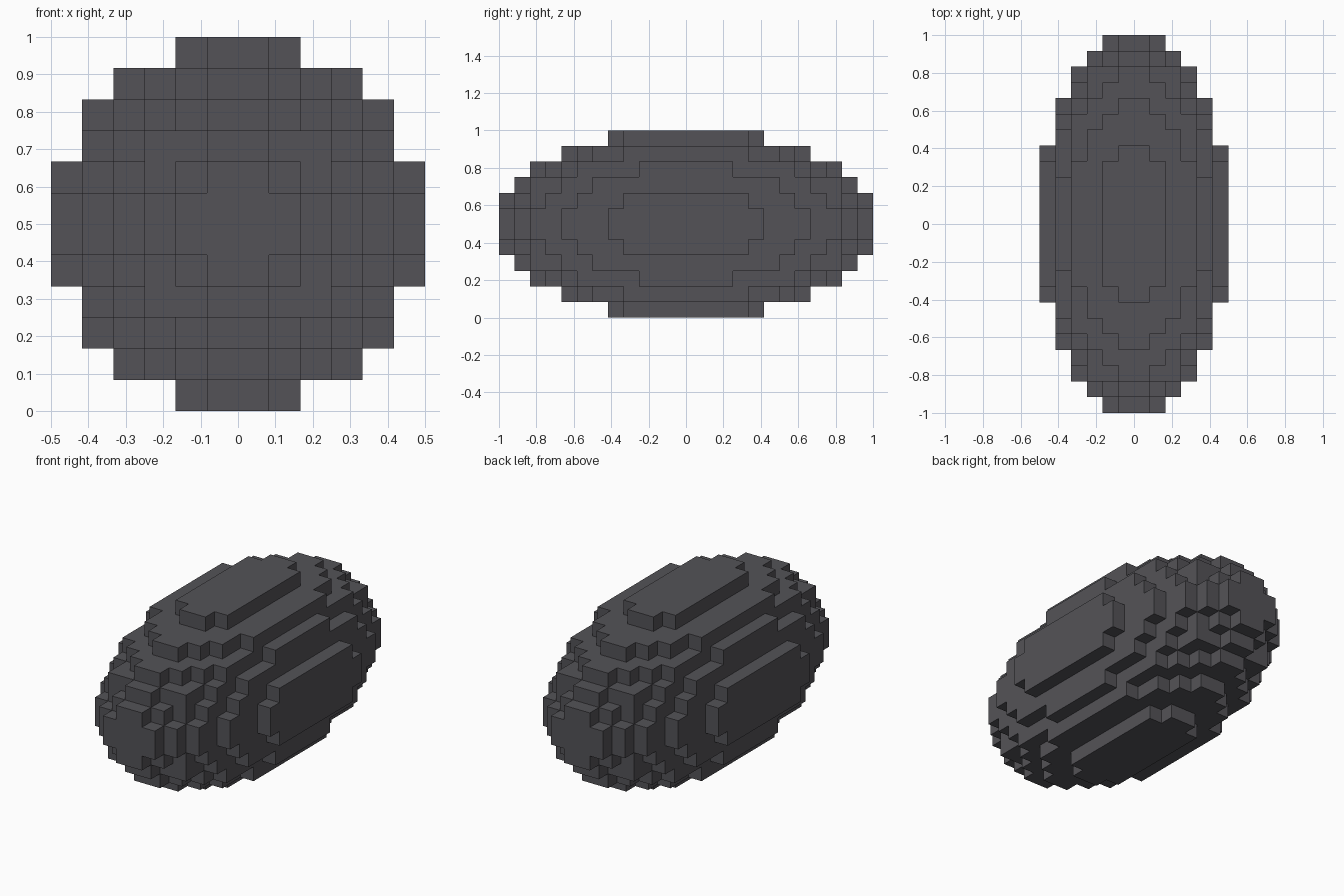
import bpy
import bmesh
from mathutils import Vector

cube = bpy.data.objects.get("Cube")
if cube:
    bpy.data.objects.remove(cube, do_unlink=True)

CELL = 1 / 12
RADII = Vector((6, 12, 6))  # half sizes counted in cells


def filled(cell):
    """True when the centre of a cell lies inside the ellipsoid."""
    p = [abs(c + 0.5) for c in cell]
    if p == [4.5, 3.5, 3.5]:  # shortened ledge on the side shoulders
        return False
    return sum((a / r) ** 2 for a, r in zip(p, RADII)) <= 1


def add_side(bm, cell, axis, sign):
    """Add one square on the side of a cell, wound to face outward."""
    normal, u, v = Vector((0, 0, 0)), Vector((0, 0, 0)), Vector((0, 0, 0))
    normal[axis] = sign
    u[(axis + 1) % 3] = 1
    v[(axis + 2) % 3] = sign
    centre = Vector(cell) + Vector((0.5, 0.5, 0.5)) + normal / 2
    corners = [(-1, -1), (1, -1), (1, 1), (-1, 1)]
    lift = Vector((0, 0, RADII.z))
    bm.faces.new([bm.verts.new((centre + (u * a + v * b) / 2 + lift) * CELL)
                  for a, b in corners])


# Stone colour
stone = bpy.data.materials.new("dark_grey_stone")
stone.use_nodes = True
colour = (0.088, 0.086, 0.096, 1)
stone.diffuse_color = colour
stone.node_tree.nodes["Principled BSDF"].inputs["Base Color"].default_value = colour

# Stepped boulder: outer skin of the filled cells
bm = bmesh.new()
for x in range(-6, 6):
    for y in range(-12, 12):
        for z in range(-6, 6):
            if not filled((x, y, z)):
                continue
            for axis in range(3):
                for sign in (-1, 1):
                    neighbour = [x, y, z]
                    neighbour[axis] += sign
                    if not filled(neighbour):
                        add_side(bm, (x, y, z), axis, sign)
bmesh.ops.remove_doubles(bm, verts=bm.verts, dist=0.001)

mesh = bpy.data.meshes.new("stepped_boulder")
bm.to_mesh(mesh)
bm.free()
mesh.materials.append(stone)
boulder = bpy.data.objects.new("stepped_boulder", mesh)
bpy.context.collection.objects.link(boulder)
